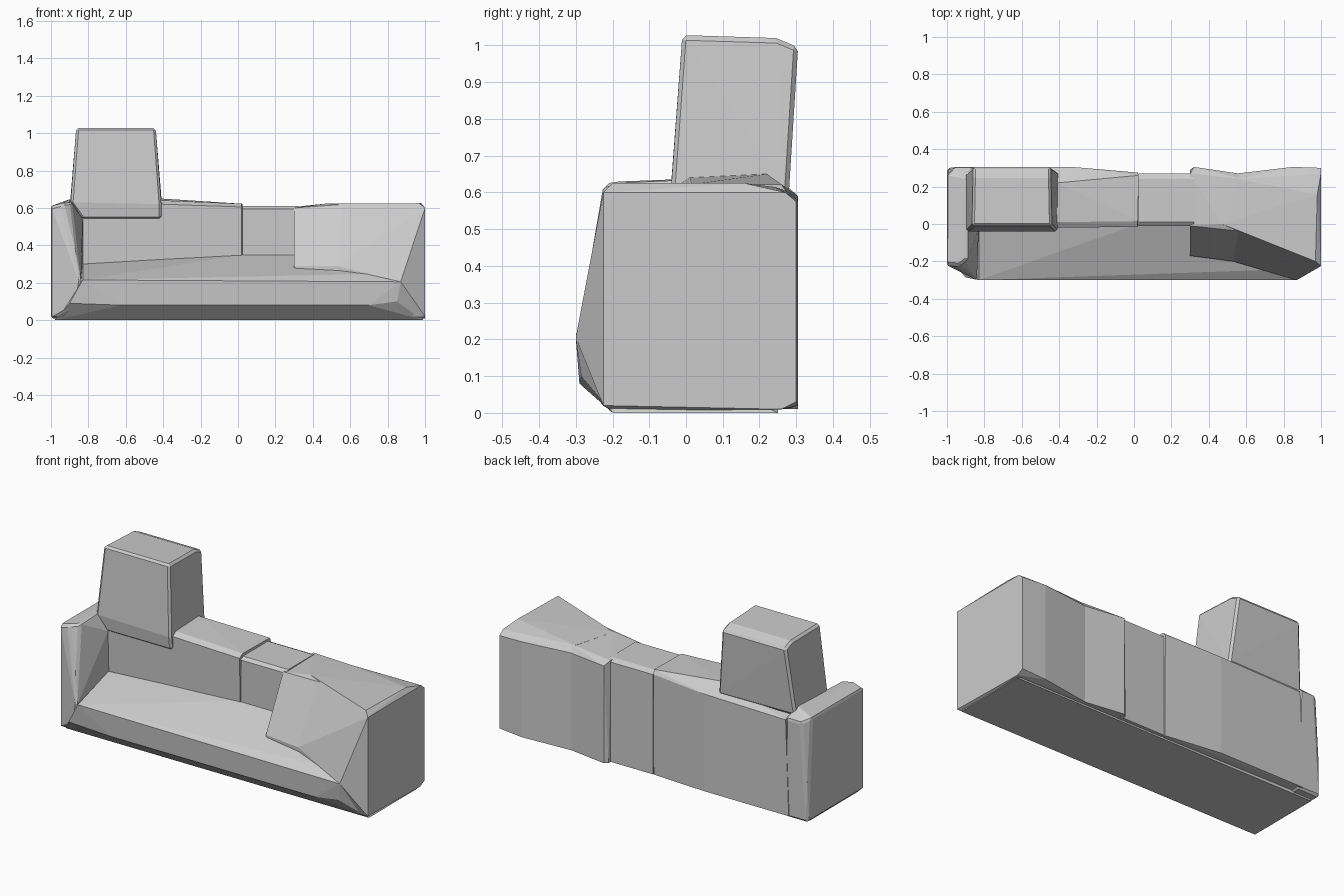
import bpy, bmesh, math


def hull(name, pts, bevel=0.0):
    """Faceted solid wrapped around a few corner points."""
    bm = bmesh.new()
    for p in pts:
        bm.verts.new(p)
    res = bmesh.ops.convex_hull(bm, input=bm.verts)
    loose = [v for v in bm.verts if not v.link_faces]
    bmesh.ops.delete(bm, geom=loose, context='VERTS')
    bmesh.ops.dissolve_limit(bm, angle_limit=math.radians(1),
                             verts=bm.verts, edges=bm.edges)
    bmesh.ops.recalc_face_normals(bm, faces=bm.faces)
    me = bpy.data.meshes.new(name)
    bm.to_mesh(me)
    bm.free()
    ob = bpy.data.objects.new(name, me)
    bpy.context.collection.objects.link(ob)
    if bevel:
        mod = ob.modifiers.new("edge_chamfer", 'BEVEL')
        mod.width = bevel
        mod.segments = 1
        mod.limit_method = 'ANGLE'
        mod.angle_limit = math.radians(40)
    return ob


def span(x0, x1, profile):
    """Extrude a y/z profile between two x positions."""
    return [(x, y, z) for x in (x0, x1) for y, z in profile]


# Seat and base, with the sloping front lip
hull("seat_base", [
    (-0.98, -0.2, 0), (0.99, -0.2, 0), (-0.98, 0.25, 0), (0.99, 0.25, 0),
    (-0.9, -0.285, 0.09), (-0.62, -0.29, 0.08), (0.7, -0.29, 0.08),
    (0.85, -0.285, 0.1), (-0.83, -0.3, 0.215), (0.87, -0.3, 0.205),
    (0.87, -0.24, 0.25), (-0.83, -0.02, 0.3), (0.02, 0, 0.35),
    (0.3, 0, 0.35), (0.3, 0.25, 0.35), (-0.83, 0.25, 0.3)])

# Left arm, leaning out at the front foot
hull("left_arm", [
    (-1, -0.22, 0.01), (-1, 0.3, 0.01), (-1, -0.22, 0.61), (-1, 0.26, 0.61),
    (-0.94, -0.225, 0.625), (-0.89, -0.19, 0.63), (-0.89, 0.24, 0.65),
    (-0.96, 0.305, 0.59), (-0.86, 0.305, 0.59), (-0.84, -0.3, 0.21),
    (-0.86, -0.285, 0.09), (-0.83, -0.02, 0.54), (-0.83, -0.02, 0.3),
    (-0.85, 0.3, 0.01), (-0.85, -0.2, 0.01)], 0.012)

# Left back cushion
hull("left_back", [
    (-0.88, 0, 0.01), (-0.88, 0.305, 0.02), (-0.33, 0.305, 0.02),
    (0.02, 0, 0.01), (0.02, 0.27, 0.01),
    (-0.85, -0.02, 0.54), (-0.41, -0.02, 0.62), (0.02, -0.015, 0.605),
    (-0.41, 0.01, 0.64), (0.02, 0.015, 0.622), (-0.41, 0.22, 0.65),
    (-0.85, 0.22, 0.6), (0.025, 0.26, 0.622), (-0.86, 0.305, 0.58),
    (-0.33, 0.305, 0.59), (0.02, 0.275, 0.6)])

# Middle back cushion
hull("middle_back",
     span(0.025, 0.32, [(0, 0.01), (0.27, 0.01), (0.27, 0.595),
                        (0.24, 0.61), (0.01, 0.61), (-0.01, 0.595)]))

# Right corner cushion, sloping forward onto the seat
hull("right_corner", [
    (0.3, -0.17, 0.29), (0.53, -0.2, 0.29), (0.3, -0.1, 0.02),
    (0.58, -0.2, 0.02), (0.3, -0.01, 0.6), (0.47, 0, 0.623),
    (0.58, -0.04, 0.62), (0.3, 0.27, 0.605), (0.58, 0.24, 0.615),
    (0.32, 0.305, 0.58), (0.56, 0.27, 0.58), (0.32, 0.305, 0.01),
    (0.56, 0.27, 0.01), (0.3, 0.29, 0.01)])

# Right arm
hull("right_arm", [
    (0.53, -0.2, 0.29), (0.58, -0.205, 0.27), (0.87, -0.25, 0.25),
    (0.87, -0.3, 0.205), (1, -0.225, 0.02), (1, -0.225, 0.6),
    (0.97, -0.2, 0.625), (0.47, 0, 0.623), (0.98, 0.16, 0.625),
    (0.55, 0.24, 0.615), (1, 0.27, 0.6), (1, 0.3, 0.575),
    (0.85, 0.305, 0.58), (0.55, 0.27, 0.58), (1, 0.3, 0.03),
    (0.85, 0.305, 0.02), (0.55, 0.27, 0.01), (1, 0.26, 0.01),
    (0.58, -0.2, 0.01), (0.97, -0.2, 0.005)])

# Tall upright headrest
hull("tall_headrest", [
    (-0.83, -0.03, 0.54), (-0.41, -0.03, 0.54), (-0.895, -0.04, 0.63),
    (-0.41, -0.04, 0.62), (-0.9, 0.27, 0.6), (-0.405, 0.28, 0.6),
    (-0.865, -0.01, 1.028), (-0.44, -0.01, 1.028),
    (-0.86, 0.245, 1.02), (-0.445, 0.245, 1.02),
    (-0.86, 0.305, 0.995), (-0.445, 0.305, 0.995)], 0.012)
